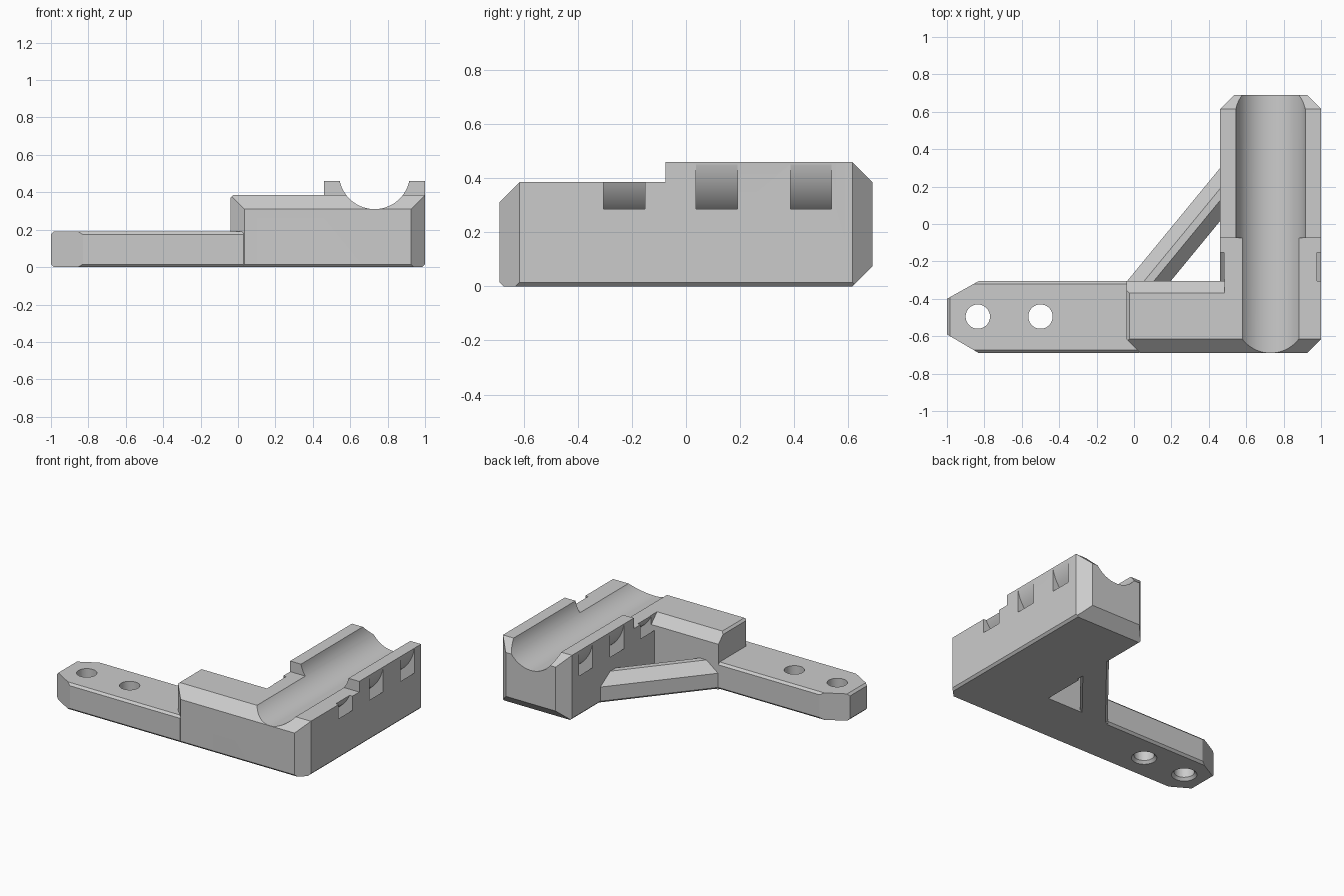
import bpy, bmesh, math
from mathutils import Vector, Matrix

cube = bpy.data.objects.get("Cube")
if cube:
    bpy.data.objects.remove(cube, do_unlink=True)

GREY = (0.6, 0.6, 0.6, 1)
grey = bpy.data.materials.new("grey_plastic")
grey.use_nodes = True
grey.diffuse_color = GREY
grey.node_tree.nodes["Principled BSDF"].inputs["Base Color"].default_value = GREY


def finish(name, bm):
    bmesh.ops.recalc_face_normals(bm, faces=bm.faces)
    mesh = bpy.data.meshes.new(name)
    bm.to_mesh(mesh)
    bm.free()
    mesh.materials.append(grey)
    obj = bpy.data.objects.new(name, mesh)
    bpy.context.collection.objects.link(obj)
    return obj


def block(name, low, high, chamfers=(), matrix=None):
    """Box whose edges are sliced off; each chamfer gives signed setbacks per axis."""
    bm = bmesh.new()
    low, high = Vector(low), Vector(high)
    bmesh.ops.create_cube(bm, size=1)
    for v in bm.verts:
        v.co = Vector([low[i] + (v.co[i] + 0.5) * (high[i] - low[i]) for i in range(3)])
    for setback in chamfers:
        point = Vector([high[i] if setback[i] > 0 else low[i] for i in range(3)])
        first = next(i for i in range(3) if setback[i])
        point[first] -= setback[first]
        normal = Vector([1 / s if s else 0 for s in setback]).normalized()
        geom = bm.verts[:] + bm.edges[:] + bm.faces[:]
        cut = bmesh.ops.bisect_plane(bm, geom=geom, plane_co=point, plane_no=normal,
                                     clear_outer=True)["geom_cut"]
        bmesh.ops.holes_fill(bm, edges=[e for e in bm.edges if e.is_boundary])
    if matrix:
        bm.transform(matrix)
    return finish(name, bm)


def cylinder(name, centre, radius, length, along_y=False, top_radius=None):
    bm = bmesh.new()
    bmesh.ops.create_cone(bm, cap_ends=True, segments=64, radius1=radius,
                          radius2=top_radius or radius, depth=length)
    if along_y:
        bm.transform(Matrix.Rotation(math.pi / 2, 4, 'X'))
    bm.transform(Matrix.Translation(centre))
    return finish(name, bm)


def combine(target, other, operation):
    mod = target.modifiers.new("combine", 'BOOLEAN')
    mod.operation, mod.solver, mod.object = operation, 'EXACT', other
    bpy.context.view_layer.objects.active = target
    bpy.ops.object.modifier_apply(modifier=mod.name)
    bpy.data.objects.remove(other, do_unlink=True)


C, B = 0.075, 0.015          # large chamfer, small bevel
FRONT, BACK, ARM_BACK = -0.69, 0.69, -0.305

# Tall cradle with a chamfered rear end
bracket = block("bracket", (0.46, -0.075, 0), (1, BACK, 0.46), [
    (C, C, 0), (-C, C, 0), (0, C, C), (0, C, -C), (B, 0, -B), (-B, 0, -B)])

# Lower front part of the cradle
front_cradle = block("front_cradle", (0.46, FRONT, 0), (1, 0, 0.385), [
    (C, -C, 0), (0, -C, C), (0, -B, -B), (B, 0, -B)])

# Raised corner beside the cradle
corner = block("corner", (-0.04, FRONT, 0), (0.7, ARM_BACK, 0.385), [
    (-C, -C, 0), (0, -C, C), (-B, 0, B), (0, -B, -B)])

# Flat mounting arm with a tapered tip
arm = block("mounting_arm", (-1, FRONT, 0), (0.03, ARM_BACK, 0.19), [
    (-0.17, 0.095, 0), (-0.17, -0.1, 0), (0, -B, B), (0, B, B),
    (0, -B, -B), (0, B, -B), (-B, 0, B), (-B, 0, -B)])

# Diagonal brace between arm and cradle
start, end = Vector((0.08, ARM_BACK, 0)), Vector((0.46, 0.157, 0))
run = end - start
place = Matrix.Translation(start) @ Matrix.Rotation(math.atan2(run.y, run.x), 4, 'Z')
brace = block("brace", (-0.2, -0.09, 0), (run.length + 0.2, 0.09, 0.185), [
    (0, 0.07, 0.07), (0, -0.07, 0.07), (0, B, -B), (0, -B, -B)], place)

for part in (front_cradle, corner, arm, brace):
    combine(bracket, part, 'UNION')

# Sloped rear edge of the raised corner
slope = block("slope_cutter", (-0.1, ARM_BACK - C, 0.31), (0.485, ARM_BACK + 0.01, 0.41),
              [(0, -(C + 0.01), -(C + 0.01))])
combine(bracket, slope, 'DIFFERENCE')

# Round channel along the cradle
AXIS = (0.73, 0, 0.5)
combine(bracket, cylinder("channel_cutter", AXIS, 0.19, 2, True), 'DIFFERENCE')

# Curved strap tunnels under the channel
for y in (-0.228, 0.113, 0.462):
    centre = (AXIS[0], y, AXIS[2])
    ring = cylinder("strap_cutter", centre, 0.345, 0.153, True)
    combine(ring, cylinder("ring_core", centre, 0.274, 0.4, True), 'DIFFERENCE')
    combine(bracket, ring, 'DIFFERENCE')

# Screw holes with a small countersink below
for x in (-0.835, -0.5):
    combine(bracket, cylinder("hole_cutter", (x, -0.495, 0.1), 0.065, 0.6), 'DIFFERENCE')
    combine(bracket, cylinder("countersink", (x, -0.495, 0.005), 0.09, 0.03, False, 0.064),
            'DIFFERENCE')

bpy.ops.object.select_all(action='DESELECT')
bracket.select_set(True)
bpy.context.view_layer.objects.active = bracket
bpy.ops.object.shade_smooth_by_angle(angle=math.radians(25))
